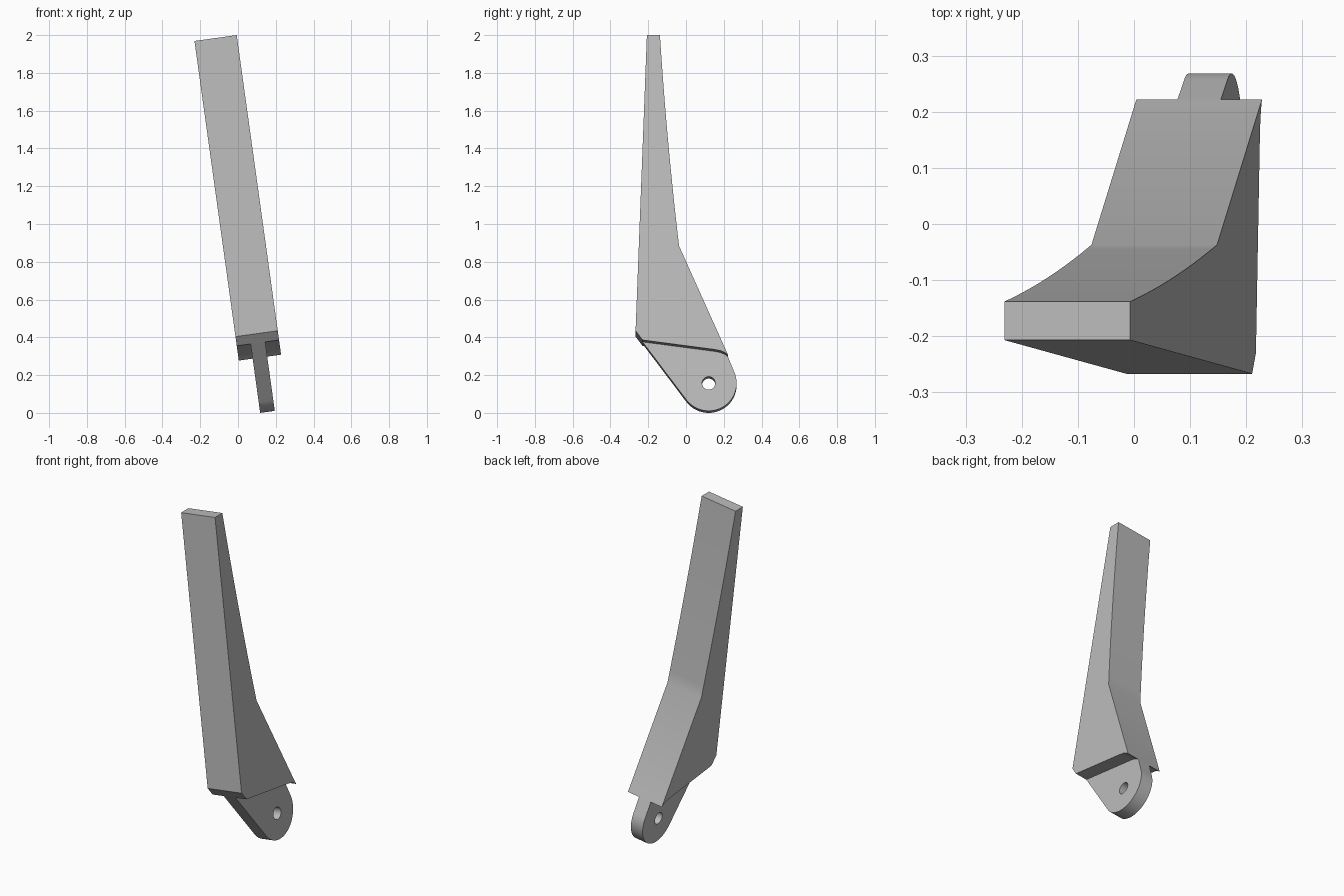
import bpy, bmesh, math
from mathutils import Matrix, Vector

old = bpy.data.objects.get("Cube")
if old:
    bpy.data.objects.remove(old, do_unlink=True)

grey = bpy.data.materials.new("plain_grey")
grey.use_nodes = True
colour = (0.5, 0.5, 0.5, 1)
grey.diffuse_color = colour
grey.node_tree.nodes["Principled BSDF"].inputs["Base Color"].default_value = colour

# The whole part leans sideways about the bottom of the lug
LEAN = Matrix.Translation((0.156, 0, 0.0054)) @ Matrix.Rotation(math.radians(-7.9), 4, 'Y')


def slab(name, profile, width):
    """Extrude a side profile of (y, z) points symmetrically across x."""
    bm = bmesh.new()
    face = bm.faces.new([bm.verts.new((-width / 2, y, z)) for y, z in profile])
    ext = bmesh.ops.extrude_face_region(bm, geom=[face])
    verts = [v for v in ext["geom"] if isinstance(v, bmesh.types.BMVert)]
    bmesh.ops.translate(bm, verts=verts, vec=(width, 0, 0))
    bmesh.ops.recalc_face_normals(bm, faces=bm.faces)
    mesh = bpy.data.meshes.new(name)
    bm.to_mesh(mesh)
    bm.free()
    mesh.materials.append(grey)
    obj = bpy.data.objects.new(name, mesh)
    bpy.context.collection.objects.link(obj)
    obj.matrix_world = LEAN
    return obj


def arc(centre, radius, start, end, steps):
    return [(centre.x + radius * math.cos(start + (end - start) * i / steps),
             centre.y + radius * math.sin(start + (end - start) * i / steps))
            for i in range(steps + 1)]


# Blade: straight front, gently hollow upper back, sloping lower back
TOP, KNEE = Vector((-0.138, 1.998)), Vector((-0.037, 0.872))
hollow = []
for i in range(17):
    t = i / 16
    p = TOP.lerp(KNEE, t)
    hollow.append((p.x - 0.03 * t * (1 - t), p.y))
chin = Vector((-0.267, 0.418))
heel = Vector((0.222, 0.29))
underside = [(0.205, 0.302), (0.185, 0.311), (0.15, 0.318), (-0.23, 0.3685)]
blade = slab("blade", [(-0.207, 1.998)] + hollow + [heel] + underside + [chin], 0.226)

# Lug: narrow tongue with a round end tangent to the blade's front and back
centre, radius = Vector((0.12, 0.148)), 0.148
d = centre - chin
front_angle = math.atan2(d.y, d.x) - math.asin(radius / d.length) - math.pi / 2
back = heel - KNEE
back_angle = math.atan2(back.y, back.x) + math.pi / 2
lug = slab("lug", arc(centre, radius, front_angle, back_angle, 40) + [heel] + underside, 0.078)

# Pivot hole through the lug
cutter = slab("hole_cutter", arc(centre, 0.035, 0, math.tau, 32)[:-1], 0.3)
cutter.hide_render = True
cutter.hide_viewport = True
cut = lug.modifiers.new("pivot_hole", 'BOOLEAN')
cut.object = cutter
cut.operation = 'DIFFERENCE'
cut.solver = 'EXACT'
bpy.context.view_layer.update()
cut_mesh = bpy.data.meshes.new_from_object(
    lug.evaluated_get(bpy.context.evaluated_depsgraph_get()))
lug.modifiers.clear()
lug.data = cut_mesh
bpy.data.objects.remove(cutter, do_unlink=True)

# Smooth the curved edges, keep the corners crisp
for obj in (blade, lug):
    bpy.ops.object.select_all(action='DESELECT')
    obj.select_set(True)
    bpy.context.view_layer.objects.active = obj
    bpy.ops.object.shade_smooth_by_angle(angle=math.radians(20))
